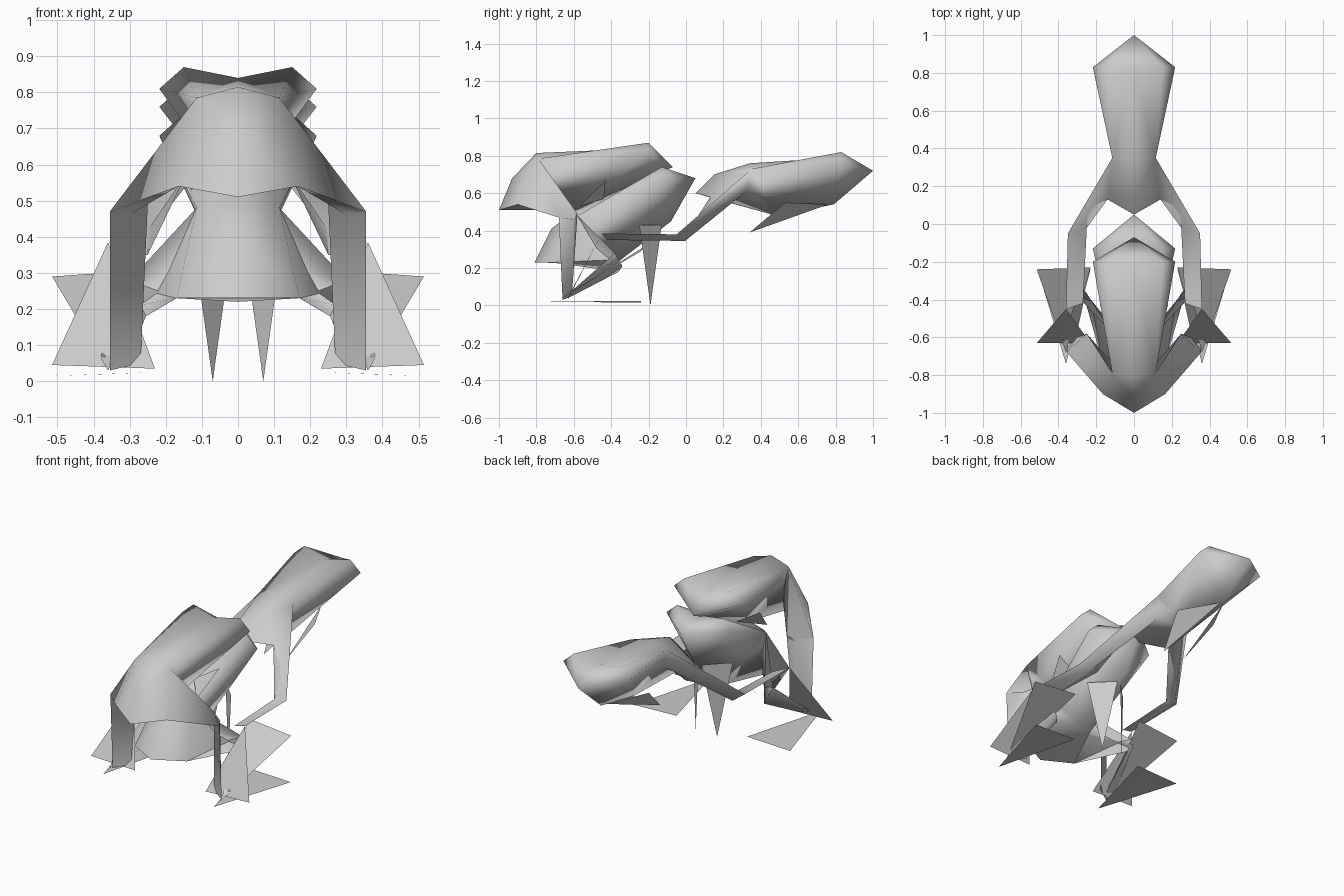
import bpy, bmesh, math
from mathutils import Vector

cube = bpy.data.objects.get("Cube")
if cube:
    bpy.data.objects.remove(cube, do_unlink=True)

# Single skin colour
skin = bpy.data.materials.new("grey_skin")
skin.use_nodes = True
skin.diffuse_color = (0.6, 0.6, 0.6, 1)
skin.node_tree.nodes["Principled BSDF"].inputs["Base Color"].default_value = (0.6, 0.6, 0.6, 1)


def build(name, points, faces):
    """Mirrored smooth object from the named points of one half."""
    used = {key for face in faces for key in face.split()}
    bm = bmesh.new()
    verts = {key: bm.verts.new(points[key]) for key in points if key in used}
    for face in faces:
        bm.faces.new([verts[key] for key in face.split()])
    bmesh.ops.mirror(bm, geom=bm.verts[:] + bm.edges[:] + bm.faces[:],
                     axis='X', merge_dist=0.001)
    bmesh.ops.remove_doubles(bm, verts=bm.verts[:], dist=0.001)
    bmesh.ops.recalc_face_normals(bm, faces=bm.faces[:])
    mesh = bpy.data.meshes.new(name)
    bm.to_mesh(mesh)
    bm.free()
    mesh.materials.append(skin)
    obj = bpy.data.objects.new(name, mesh)
    bpy.context.collection.objects.link(obj)
    bpy.ops.object.select_all(action='DESELECT')
    obj.select_set(True)
    bpy.context.view_layer.objects.active = obj
    bpy.ops.object.shade_smooth_by_angle(angle=math.radians(85))


def at(y, z, x=0.0):
    return Vector((x, y, z))


BODY = ["nose ridge crest", "nose side ridge", "nose jaw side",
        "crest ridge loin back", "ridge side loin", "side jaw belly", "side belly loin",
        "back loin rump", "rump loin hip tail",
        "loin belly groin", "belly tail hip groin"]
THIGH = ["loin knee_a knee_b hip", "hip knee_b knee_c groin", "groin knee_c knee_a loin"]
SHIN = ["knee_a ankle_a ankle_b knee_b", "knee_b ankle_b knee_c",
        "knee_a knee_c ankle_a", "knee_c ankle_b ankle_a"]
FOOT = ["heel toe_out toe_in"]
HAND = ["arm_front arm_back arm_tip"]


def creature(label, spine, limb):
    p = {key: at(*yz) for key, yz in spine.items()}
    p.update({key: Vector(co) for key, co in limb.items()})

    # Head ridges and narrow loin
    top = p["crest"].copy()
    p["ridge"] = top + at(0, 0, 0.15)
    p["side"] = top + at(0, -0.06, 0.218)
    p["crest"] = top + at(-0.02, -0.03)
    p["loin"] = p["back"] + at(0.01, -0.03, 0.115)

    # Underside of the leg
    p["groin"] = p["loin"] * 0.4 + p["hip"] * 0.3 + p["belly"] * 0.3
    p["knee_c"] = (p["knee_a"] + p["knee_b"]) / 2 + at(0.03, -0.02)

    build(label + "body_and_legs", p, BODY + THIGH + SHIN)
    build(label + "webbed_feet", p, FOOT)
    build(label + "front_limbs", p, HAND)


# Raised pose
creature("raised_",
         dict(nose=(-0.07, 0.74), crest=(-0.2, 0.87), jaw=(-0.32, 0.63),
              back=(-0.8, 0.815), rump=(-0.93, 0.68), tail=(-1, 0.51), belly=(-0.58, 0.51)),
         dict(hip=(0.165, -0.9, 0.54),
              knee_a=(0.25, -0.58, 0.49), knee_b=(0.355, -0.68, 0.47),
              ankle_a=(0.27, -0.61, 0.05), ankle_b=(0.355, -0.66, 0.03),
              heel=(0.36, -0.74, 0.02), toe_out=(0.51, -0.24, 0.015), toe_in=(0.23, -0.24, 0.025),
              arm_front=(0.02, -0.44, 0.57), arm_back=(0.13, -0.57, 0.53),
              arm_tip=(0.18, -0.43, 0.67)))

# Crouched pose
creature("crouched_",
         dict(nose=(0.05, 0.68), crest=(-0.13, 0.74), jaw=(-0.08, 0.45),
              back=(-0.59, 0.51), rump=(-0.72, 0.41), tail=(-0.81, 0.23), belly=(-0.38, 0.22)),
         dict(hip=(0.17, -0.72, 0.23),
              knee_a=(0.3, -0.38, 0.28), knee_b=(0.255, -0.36, 0.18),
              ankle_a=(0.38, -0.62, 0.07), ankle_b=(0.31, -0.61, 0.05),
              heel=(0.36, -0.68, 0.03), toe_out=(0.515, -0.24, 0.29), toe_in=(0.23, -0.23, 0.31),
              arm_front=(0.01, -0.13, 0.43), arm_back=(0.13, -0.25, 0.43),
              arm_tip=(0.07, -0.19, 0)))

# Leaping pose
creature("leaping_",
         dict(nose=(1, 0.72), crest=(0.83, 0.82), jaw=(0.79, 0.54),
              back=(0.34, 0.76), rump=(0.15, 0.7), tail=(0.05, 0.6), belly=(0.48, 0.48)),
         dict(hip=(0.14, 0.13, 0.58),
              knee_a=(0.35, -0.05, 0.38), knee_b=(0.25, -0.02, 0.35),
              ankle_a=(0.36, -0.45, 0.385), ankle_b=(0.27, -0.42, 0.35),
              heel=(0.36, -0.45, 0.385), toe_out=(0.515, -0.63, 0.045), toe_in=(0.23, -0.63, 0.035),
              arm_front=(0.01, 0.76, 0.54), arm_back=(0.13, 0.53, 0.55),
              arm_tip=(0.07, 0.34, 0.39)))
